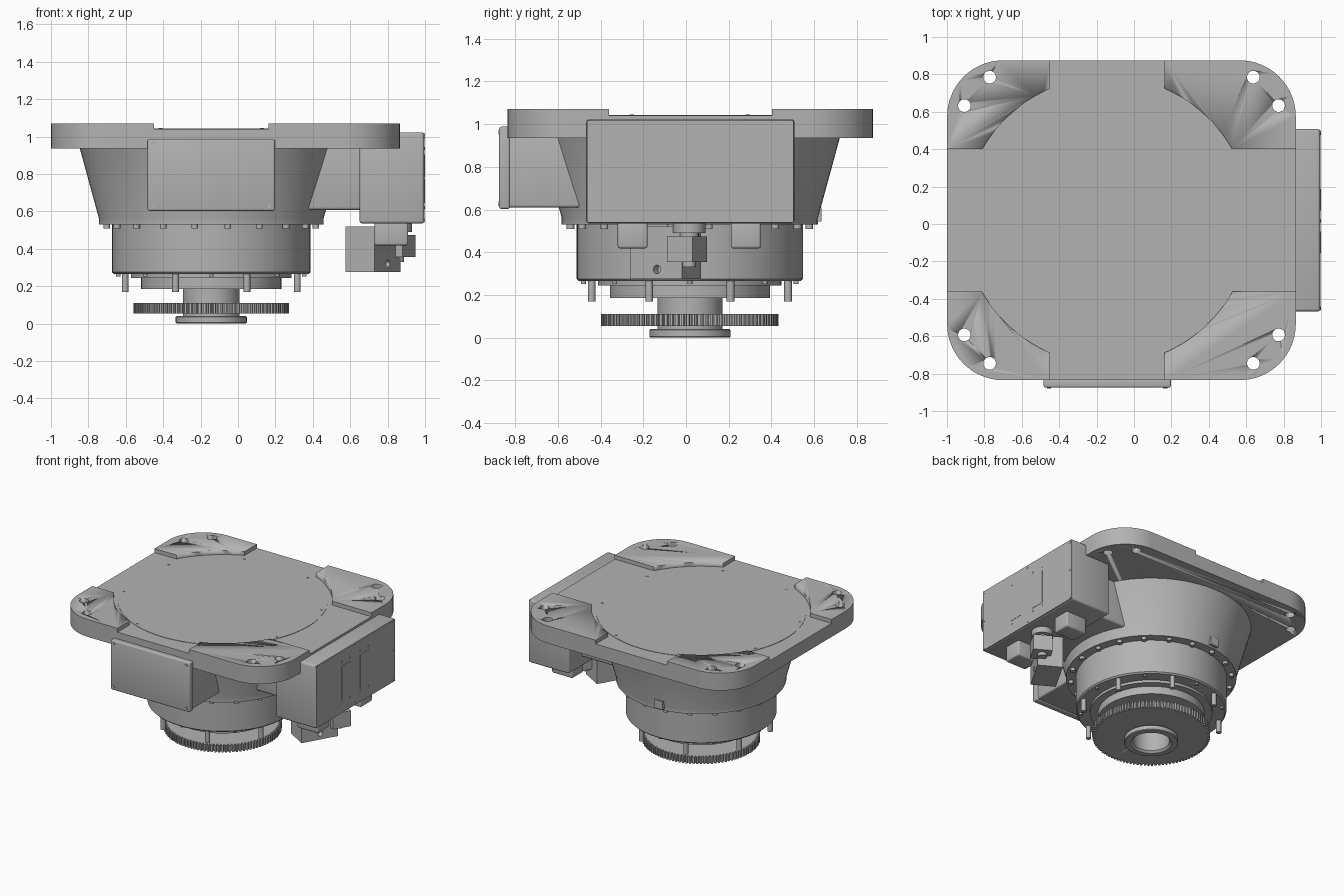
import bpy, bmesh
from math import sin, cos, pi, radians
from mathutils import Matrix, Vector

if "Cube" in bpy.data.objects:
    bpy.data.objects.remove(bpy.data.objects["Cube"])

AX, AY = -0.143, 0.018      # main rotation axis
PX, PY = -0.067, 0.02       # mounting plate centre

grey = bpy.data.materials.new("metal_grey")
grey.use_nodes = True
grey.diffuse_color = (0.45, 0.45, 0.45, 1)
grey.node_tree.nodes["Principled BSDF"].inputs["Base Color"].default_value = (0.45, 0.45, 0.45, 1)


def finish(name, bm, smooth=True):
    bmesh.ops.recalc_face_normals(bm, faces=bm.faces)
    mesh = bpy.data.meshes.new(name)
    bm.to_mesh(mesh)
    bm.free()
    mesh.materials.append(grey)
    ob = bpy.data.objects.new(name, mesh)
    bpy.context.collection.objects.link(ob)
    if smooth:
        bpy.ops.object.select_all(action='DESELECT')
        ob.select_set(True)
        bpy.context.view_layer.objects.active = ob
        bpy.ops.object.shade_smooth_by_angle(angle=radians(30))
    return ob


def box(name, x0, x1, y0, y1, z0, z1, turn=0, bevel=0):
    bm = bmesh.new()
    centre = Vector((x0 + x1, y0 + y1, z0 + z1)) / 2
    size = Matrix.Diagonal((x1 - x0, y1 - y0, z1 - z0, 1))
    bmesh.ops.create_cube(bm, size=1, matrix=Matrix.Translation(centre) @ Matrix.Rotation(turn, 4, 'Z') @ size)
    if bevel:
        bmesh.ops.bevel(bm, geom=bm.edges[:], offset=bevel, segments=3, profile=0.5, affect='EDGES')
    return finish(name, bm, bevel > 0)


def prism(name, outline, z0, z1):
    bm = bmesh.new()
    face = bm.faces.new([bm.verts.new((x, y, z0)) for x, y in outline])
    top = bmesh.ops.extrude_face_region(bm, geom=[face])["geom"]
    bmesh.ops.translate(bm, vec=(0, 0, z1 - z0), verts=[v for v in top if isinstance(v, bmesh.types.BMVert)])
    return finish(name, bm)


def lathe(name, profile, cx=AX, cy=AY, steps=96):
    """Revolve (radius, height) points around a vertical axis."""
    bm = bmesh.new()
    verts = [bm.verts.new((cx + r, cy, z)) for r, z in profile]
    edges = [bm.edges.new(pair) for pair in zip(verts, verts[1:])]
    bmesh.ops.spin(bm, geom=verts + edges, cent=(cx, cy, 0), axis=(0, 0, 1), angle=2 * pi, steps=steps)
    bmesh.ops.remove_doubles(bm, verts=bm.verts, dist=1e-4)
    return finish(name, bm)


def studs(name, spots, radius, depth, axis='Z'):
    """Equal small cylinders centred on the given spots."""
    bm = bmesh.new()
    turn = {'Z': Matrix(), 'X': Matrix.Rotation(pi / 2, 4, 'Y'), 'Y': Matrix.Rotation(pi / 2, 4, 'X')}[axis]
    for p in spots:
        bmesh.ops.create_cone(bm, cap_ends=True, segments=20, radius1=radius, radius2=radius,
                              depth=depth, matrix=Matrix.Translation(p) @ turn)
    return finish(name, bm)


def ring(count, radius, z, start=0.0):
    return [(AX + radius * cos(start + 2 * pi * i / count),
             AY + radius * sin(start + 2 * pi * i / count), z) for i in range(count)]


def cut(target, cutter):
    mod = target.modifiers.new("cut", 'BOOLEAN')
    mod.operation, mod.solver, mod.object = 'DIFFERENCE', 'EXACT', cutter
    bpy.context.view_layer.objects.active = target
    bpy.ops.object.modifier_apply(modifier=mod.name)
    bpy.data.objects.remove(cutter)


# Mounting plate: rounded outline, raised corner pads left by the cross and disc cuts
HX, HY, R = 0.932, 0.855, 0.3
outline = []
for q, (sx, sy) in enumerate([(1, 1), (-1, 1), (-1, -1), (1, -1)]):
    for i in range(17):
        a = (q + i / 16) * pi / 2
        outline.append((PX + sx * (HX - R) + R * cos(a), PY + sy * (HY - R) + R * sin(a)))
plate = prism("mounting_plate", outline, 0.935, 1.07)
cut(plate, box("cut_y", -0.45, 0.163, -2, 2, 1.04, 1.2))
cut(plate, box("cut_x", -2, 2, -0.36, 0.402, 1.04, 1.2))
cut(plate, lathe("cut_disc", [(0, 1.04), (0.77, 1.04), (0.77, 1.2), (0, 1.2)]))
holes = [(PX + sx * dx, PY + sy * dy, 1) for sx in (1, -1) for sy in (1, -1)
         for dx, dy in ((0.84, 0.613), (0.705, 0.765))]
cut(plate, studs("cut_holes", holes, 0.034, 0.4))

# Top cover disc with its screws
lathe("top_cover", [(0, 1.043), (0.738, 1.043), (0.738, 1.03)], steps=128)
studs("cover_screws", ring(8, 0.71, 1.042, pi / 8), 0.01, 0.008)

# Conical housing, drum and stepped bearing rings, with an open bore below
lathe("cone_housing", [(0.705, 0.945), (0.6, 0.56), (0.6, 0.53), (0.5, 0.53)])
lathe("drum", [(0.53, 0.54), (0.53, 0.275), (0.52, 0.265), (0.43, 0.265), (0.43, 0.245),
               (0.375, 0.245), (0.375, 0.185), (0.14, 0.185)])
lathe("output_shaft", [(0.152, 0.19), (0.152, 0.04), (0.185, 0.04), (0.19, 0.035), (0.19, 0.005),
                       (0.185, 0), (0.145, 0), (0.13, 0.015), (0.13, 0.3), (0, 0.3)])
studs("housing_bolts", ring(20, 0.566, 0.523, pi / 20), 0.018, 0.03)
studs("drum_pins", ring(8, 0.498, 0.222, pi / 8), 0.018, 0.105)
studs("drum_bolts", ring(16, 0.498, 0.262, 0), 0.012, 0.02)
box("cone_bracket", AX - 0.1, AX - 0.03, 0.57, 0.635, 0.545, 0.61)

# Toothed gear
TEETH = 100
teeth = []
for i in range(TEETH):
    for frac, r in ((0, 0.395), (0.3, 0.395), (0.42, 0.415), (0.88, 0.415)):
        a = 2 * pi * (i + frac) / TEETH
        teeth.append((AX + r * cos(a), AY + r * sin(a)))
gear = prism("gear", teeth, 0.055, 0.11)
cut(gear, lathe("cut_gear", [(0, 0), (0.14, 0), (0.14, 0.2), (0, 0.2)]))

# Front terminal box with cover plate
box("front_box", -0.475, 0.19, -0.84, -0.3, 0.61, 0.98, bevel=0.012)
box("front_cover", -0.483, 0.197, -0.875, -0.825, 0.603, 0.988, bevel=0.01)
studs("front_screws", [(x, -0.875, z) for x in (-0.455, 0.167) for z in (0.628, 0.962)], 0.011, 0.008, 'Y')

# Side cabinet joined to the cone by a neck
box("cabinet_neck", 0.1, 0.7, AY - 0.33, AY + 0.33, 0.608, 0.96, bevel=0.015)
box("cabinet", 0.65, 0.996, -0.468, 0.508, 0.535, 1.023, bevel=0.015)
box("cabinet_panel", 0.985, 0.998, -0.463, 0.503, 0.54, 1.018)
for y in (-0.098, 0.13):
    box("panel_window", 0.99, 1.0, y - 0.056, y + 0.056, 0.645, 0.905)
studs("panel_screws", [(0.998, y, z) for y in (-0.45, 0.018, 0.485) for z in (0.555, 0.778, 1.0)
                       if not (y == 0.018 and z == 0.778)], 0.01, 0.004, 'X')
studs("window_screws", [(0.998, y + s, z) for y in (-0.098, 0.13) for s in (-0.05, 0.05)
                        for z in (0.622, 0.935)], 0.008, 0.004, 'X')

# Feet and angled connectors under the cabinet
for y in (-0.25, 0.28):
    box("cabinet_foot", 0.73, 0.91, y - 0.07, y + 0.07, 0.418, 0.545, bevel=0.012)
TURN = radians(60)
block = box("connector_block", 0.582, 0.862, -0.185, -0.005, 0.275, 0.52, turn=TURN)
bore = studs("cut_bore", [(0, 0, 0)], 0.02, 0.08, 'X')
bore.matrix_world = Matrix.Translation((0.8, -0.135, 0.32)) @ Matrix.Rotation(radians(-30), 4, 'Z')
cut(block, bore)
box("connector_head", 0.786, 0.924, -0.064, 0.074, 0.355, 0.475, turn=TURN)
studs("connector_collar", [(0.855, 0.015, 0.515)], 0.076, 0.05)
studs("connector_stem", [(0.855, 0.015, 0.48)], 0.045, 0.06)
studs("connector_tip", [(0.855, 0.015, 0.345)], 0.032, 0.03)
